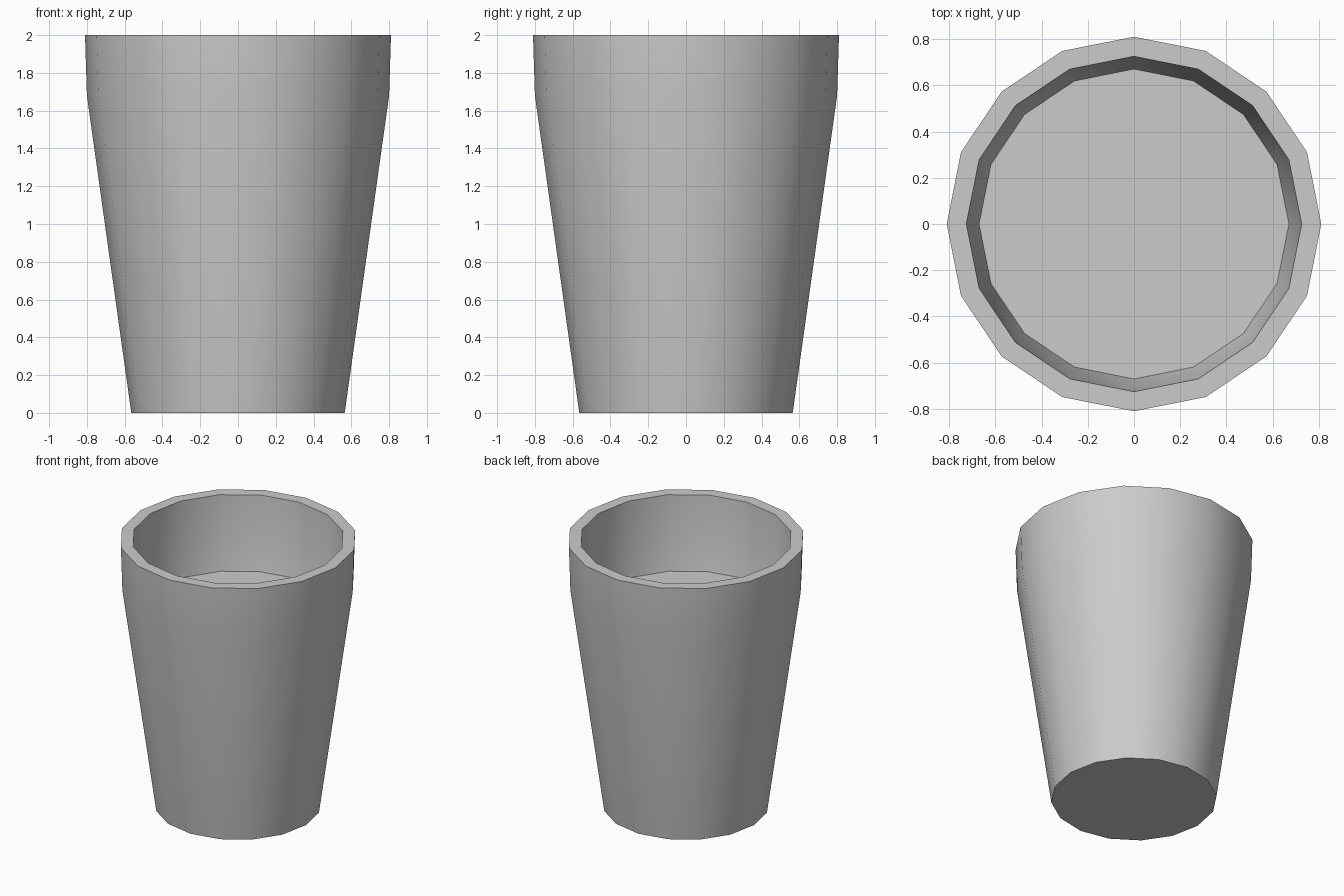
import bpy, bmesh
from math import cos, sin, tau, radians

if "Cube" in bpy.data.objects:
    bpy.data.objects.remove(bpy.data.objects["Cube"])

SIDES = 16


def lathe(name, profile):
    """Revolve (radius, z) points into a closed solid with capped ends."""
    bm = bmesh.new()
    rings = [[bm.verts.new((r * cos(tau * i / SIDES), r * sin(tau * i / SIDES), z))
              for i in range(SIDES)] for r, z in profile]
    for a, b in zip(rings, rings[1:]):
        for i in range(SIDES):
            j = (i + 1) % SIDES
            bm.faces.new((a[i], a[j], b[j], b[i]))
    bm.faces.new(rings[0][::-1])
    bm.faces.new(rings[-1])
    bmesh.ops.recalc_face_normals(bm, faces=bm.faces)
    mesh = bpy.data.meshes.new(name)
    bm.to_mesh(mesh)
    bm.free()
    obj = bpy.data.objects.new(name, mesh)
    bpy.context.collection.objects.link(obj)
    bpy.context.view_layer.objects.active = obj
    obj.select_set(True)
    bpy.ops.object.shade_smooth_by_angle(angle=radians(30))
    obj.select_set(False)
    return obj


# Tapered cup: base, flared wall, near-vertical lip, rim, inner wall, raised floor
lathe("cup", [(0.565, 0), (0.80, 1.68), (0.81, 2.0),
              (0.725, 2.0), (0.71, 1.68), (0.67, 1.45)])
